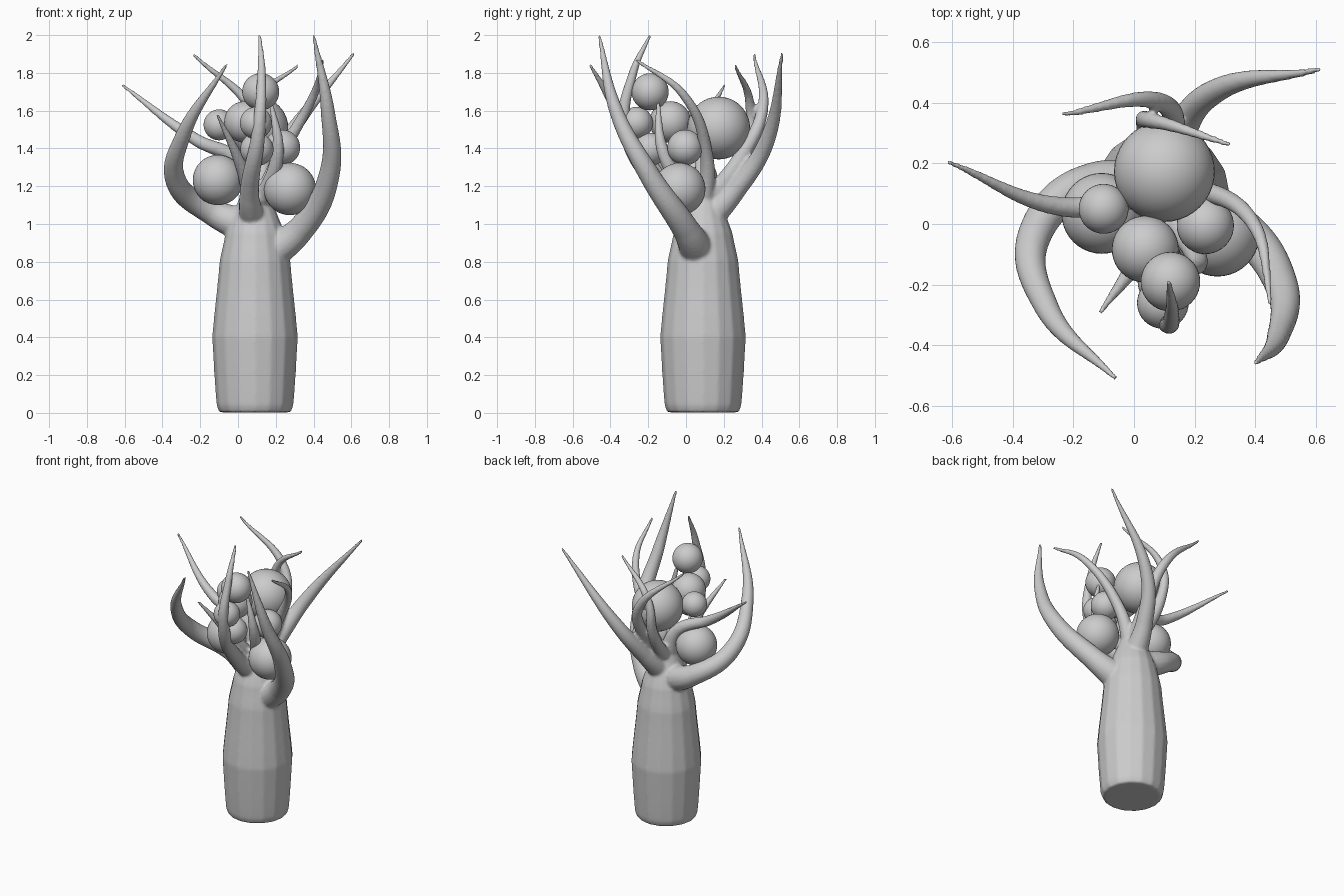
import bpy
from mathutils import Vector

if "Cube" in bpy.data.objects:
    bpy.data.objects.remove(bpy.data.objects["Cube"])

AXIS = .09  # the trunk stands at x = y = AXIS
TIP = .009  # radius of every tentacle tip

# Trunk profile: height, radius
TRUNK = [(.003, .19), (.04, .203), (.4, .227), (.8, .188), (.95, .157), (1.15, .08)]

# Tentacles: thickness, root height on the trunk axis, path to the tip
TENTACLES = [
    # large right, left and front ones
    (.072, .8, [(.33, 0, .97), (.485, -.2, 1.27), (.475, -.37, 1.6), (.4, -.46, 2)]),
    (.068, .97, [(-.15, .13, 1.07), (-.325, -.03, 1.22), (-.29, -.27, 1.47), (-.06, -.51, 1.845)]),
    (.052, .98, [(.06, -.1, 1.15), (.11, -.32, 1.5), (.125, -.28, 1.8), (.115, -.19, 2)]),
    # long thin left one
    (.042, 1.1, [(0, .09, 1.33), (-.22, .055, 1.445), (-.615, .205, 1.737)]),
    # three at the back
    (.055, 1, [(.14, .27, 1.19), (.24, .42, 1.42), (.615, .51, 1.905)]),
    (.042, 1.08, [(.13, .27, 1.32), (.09, .4, 1.58), (-.24, .36, 1.9)]),
    (.034, 1.1, [(.04, .32, 1.4), (.06, .34, 1.62), (.32, .26, 1.84)]),
    # curling right one and two short inner ones
    (.036, 1.05, [(.22, .11, 1.35), (.4, -.01, 1.68), (.45, -.265, 1.87)]),
    (.034, 1.05, [(.02, -.1, 1.3), (-.11, -.29, 1.58)]),
    (.034, 1.05, [(.21, -.12, 1.38), (.17, -.15, 1.67)]),
]

# Berries: x, y, z, radius
BERRIES = [
    (-.106, .035, 1.233, .133), (.275, -.035, 1.185, .138), (.12, -.19, 1.7, .098),
    (.095, -.26, 1.535, .085), (.1, -.19, 1.395, .088), (.235, -.005, 1.405, .094),
    (-.1, .05, 1.525, .082), (.1, .173, 1.508, .166), (.037, -.083, 1.54, .11),
]


def add_tube(curve, points, radii):
    spline = curve.splines.new('BEZIER')
    spline.bezier_points.add(len(points) - 1)
    spline.resolution_u = 16
    for bp, co, r in zip(spline.bezier_points, points, radii):
        bp.co = co
        bp.radius = r
        bp.handle_left_type = bp.handle_right_type = 'AUTO'


def tapered(points, thickness):
    """Wide root, then thinning with the distance along the path."""
    dist = [0]
    for a, b in zip(points[1:], points[2:]):
        dist.append(dist[-1] + (b - a).length)
    return [thickness * 1.5] + [TIP + (thickness - TIP) * (1 - d / dist[-1]) ** .75 for d in dist]


# Trunk and tentacles as one set of tapered tubes
curve = bpy.data.curves.new("trunk_and_tentacles", 'CURVE')
curve.dimensions = '3D'
curve.bevel_depth = 1
curve.bevel_resolution = 6
curve.use_fill_caps = True
add_tube(curve, [(AXIS, AXIS, z) for z, r in TRUNK], [r for z, r in TRUNK])
for thickness, root, path in TENTACLES:
    points = [Vector(p) for p in [(AXIS, AXIS, root)] + path]
    add_tube(curve, points, tapered(points, thickness))
body = bpy.data.objects.new("trunk_and_tentacles", curve)
bpy.context.collection.objects.link(body)
bpy.context.view_layer.objects.active = body
body.select_set(True)
bpy.ops.object.convert(target='MESH')
body = bpy.context.object

# Fuse the tubes and soften the joints
remesh = body.modifiers.new("fuse", 'REMESH')
remesh.mode = 'VOXEL'
remesh.voxel_size = .009
remesh.use_smooth_shade = True
soften = body.modifiers.new("soften", 'SMOOTH')
soften.factor = .5
soften.iterations = 6

# Smooth round berries
for i, (x, y, z, r) in enumerate(BERRIES):
    bpy.ops.mesh.primitive_uv_sphere_add(segments=40, ring_count=20, radius=r, location=(x, y, z))
    bpy.context.object.name = f"berry_{i + 1}"
    bpy.ops.object.shade_smooth()
